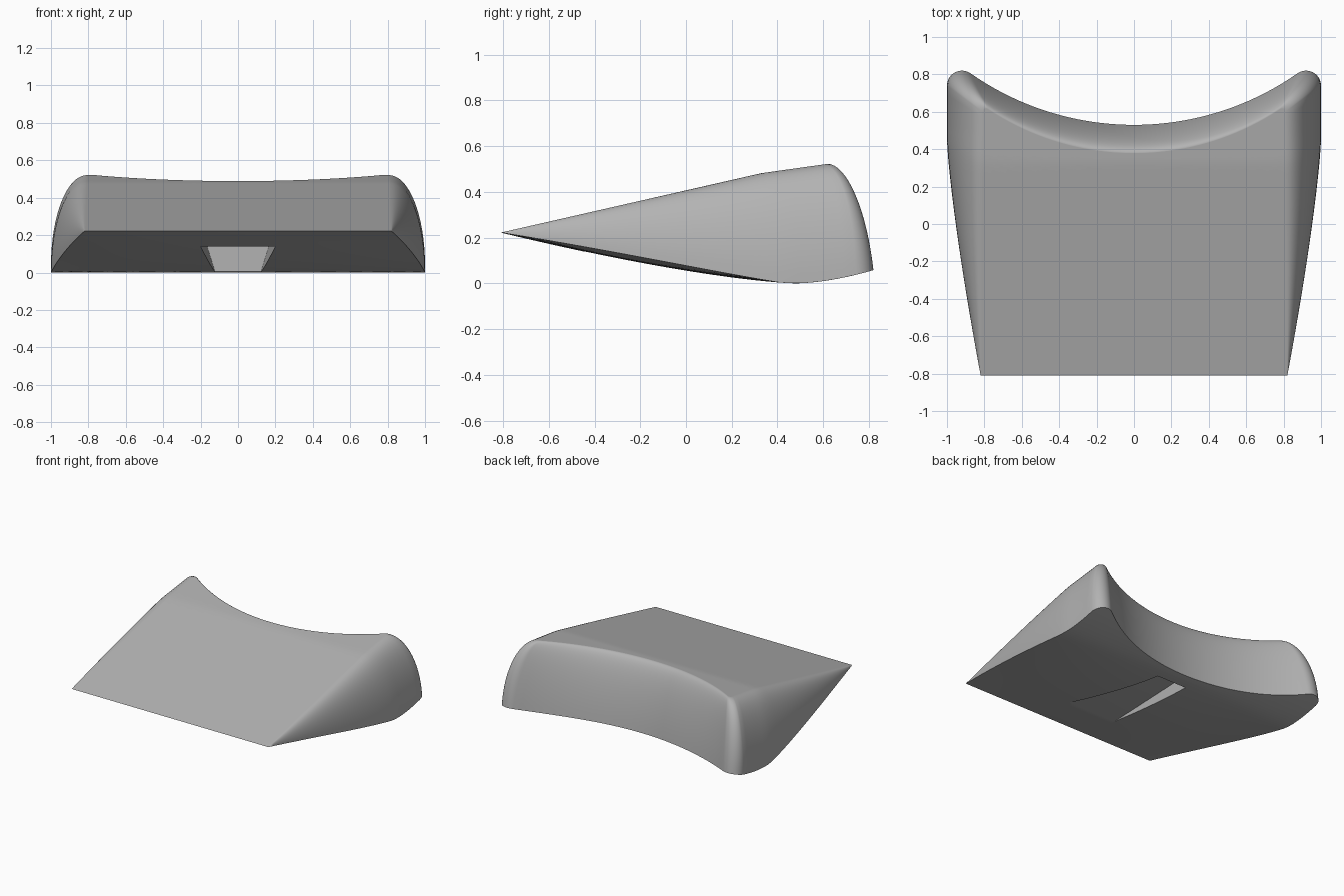
import bpy
import bmesh
import math

if "Cube" in bpy.data.objects:
    bpy.data.objects.remove(bpy.data.objects["Cube"], do_unlink=True)

FRONT, FRONT_HALF = -0.81, 0.82
SIDE, CORNER, BACK, LEVELS = 32, 12, 20, 16
APEX = SIDE + CORNER // 2

grey = bpy.data.materials.new("plain grey")
grey.use_nodes = True
grey.diffuse_color = (0.45, 0.45, 0.45, 1)
grey.node_tree.nodes["Principled BSDF"].inputs["Base Color"].default_value = grey.diffuse_color


def top_z(y):
    return 0.222 + 0.228 * (min(y, 0.33) - FRONT) + 0.14 * max(0, y - 0.33)


def bottom_z(s, y):
    """Curved sole: s runs from -1 to 1 across the width."""
    if y > 0.48:
        return 0.055 * ((y - 0.48) / 0.33) ** 1.7
    bulge = max(0, 1 - ((y + 0.2) / 0.61) ** 2)
    return 0.222 * ((0.48 - y) / 1.29) ** 1.41 + 0.025 * bulge * s * s


def half_outline(side, centre, radius, arc_radius):
    """Plan outline from the front corner round to the middle of the back."""
    pts = [side(j / SIDE) for j in range(SIDE)]
    for k in range(CORNER + 1):
        a = math.radians(122) * k / CORNER
        pts.append((centre[0] + radius * math.cos(a), centre[1] + radius * math.sin(a)))
    ex, ey = pts[-1]
    drop = math.sqrt(arc_radius ** 2 - ex ** 2)
    for k in range(1, BACK + 1):
        x = ex * (1 - k / BACK)
        pts.append((x, ey + drop - math.sqrt(arc_radius ** 2 - x * x)))
    return pts


def outer_side(t):
    y = FRONT + 1.55 * t
    return 1 - 0.18 * (max(0, 0.45 - y) / 1.26) ** 1.3, y


def inner_side(t):
    return FRONT_HALF - 0.01 * t, FRONT + 1.55 * t - 0.14 * t ** 4


outer = half_outline(outer_side, (0.92, 0.74), 0.08, 1.525)
inner = half_outline(inner_side, (0.79, 0.60), 0.02, 1.40)


def mirrored(half):
    return half + [(-x, y) for x, y in reversed(half[:-1])]


def across(half):
    """Back edge from one corner to the other, as (fraction of width, y)."""
    edge = mirrored(half)[APEX:-APEX]
    return [(x / half[APEX][0], y) for x, y in edge]


bm = bmesh.new()


def add_grid(rows):
    grid = [[bm.verts.new(p) for p in row] for row in rows]
    for a, b in zip(grid, grid[1:]):
        for i in range(len(a) - 1):
            bm.faces.new((a[i], a[i + 1], b[i + 1], b[i]))


def add_sheet(half, height):
    """Fill an outline with a grid running from the front edge to the back."""
    rows = []
    for rx, ry in half[:APEX + 1]:
        v = (ry - FRONT) / (half[APEX][1] - FRONT)
        w = min(1, v * 1.5)
        row = []
        for (s0, _), (s1, by) in zip(across(outer), across(half)):
            s = s0 + (s1 - s0) * w
            y = FRONT + (by - FRONT) * v
            row.append((s * rx, y, height(s, y)))
        rows.append(row)
    add_grid(rows)


# sole and sloping top
add_sheet(outer, bottom_z)
add_sheet(inner, lambda s, y: top_z(y))

# rounded walls: elliptical at the sides, straighter at the back
walls = []
n = len(outer)
for k in range(LEVELS + 1):
    a = math.pi / 2 * k / LEVELS
    h, curve = math.sin(a), 1 - math.cos(a)
    ring = []
    for i, (p, q) in enumerate(zip(mirrored(outer), mirrored(inner))):
        j = min(i, 2 * n - 2 - i)
        back = 0.35 * min(1, max(0, (j - SIDE) / CORNER))
        f = back * h + (1 - back) * curve
        low, high = bottom_z(1, p[1]), top_z(q[1])
        ring.append((p[0] + (q[0] - p[0]) * f, p[1] + (q[1] - p[1]) * f,
                     low + (high - low) * h))
    walls.append(ring)
add_grid(walls)
bmesh.ops.remove_doubles(bm, verts=bm.verts[:], dist=0.00002)
bmesh.ops.recalc_face_normals(bm, faces=bm.faces[:])


def make_object(name, mesh_data):
    mesh = bpy.data.meshes.new(name)
    mesh_data.to_mesh(mesh)
    mesh_data.free()
    mesh.materials.append(grey)
    obj = bpy.data.objects.new(name, mesh)
    bpy.context.collection.objects.link(obj)
    return obj


body = make_object("wedge_body", bm)

# tapered dovetail slot in the sole
cut = bmesh.new()
bmesh.ops.create_cube(cut, size=2)
for v in cut.verts:
    y = 0.40 if v.co.y > 0 else -0.60
    z = 0.14 if v.co.z > 0 else -0.05
    half_width = 0.165 - 0.041 * (y - 0.40) + 0.31 * (z - 0.14)
    v.co = (math.copysign(half_width, v.co.x), y, z)
cutter = make_object("slot_cutter", cut)
cutter.hide_render = True

slot = body.modifiers.new("slot", "BOOLEAN")
slot.operation = "DIFFERENCE"
slot.solver = "EXACT"
slot.object = cutter
bpy.ops.object.select_all(action="DESELECT")
body.select_set(True)
bpy.context.view_layer.objects.active = body
bpy.ops.object.modifier_apply(modifier=slot.name)
bpy.data.objects.remove(cutter, do_unlink=True)
bpy.ops.object.shade_smooth_by_angle(angle=math.radians(30))
